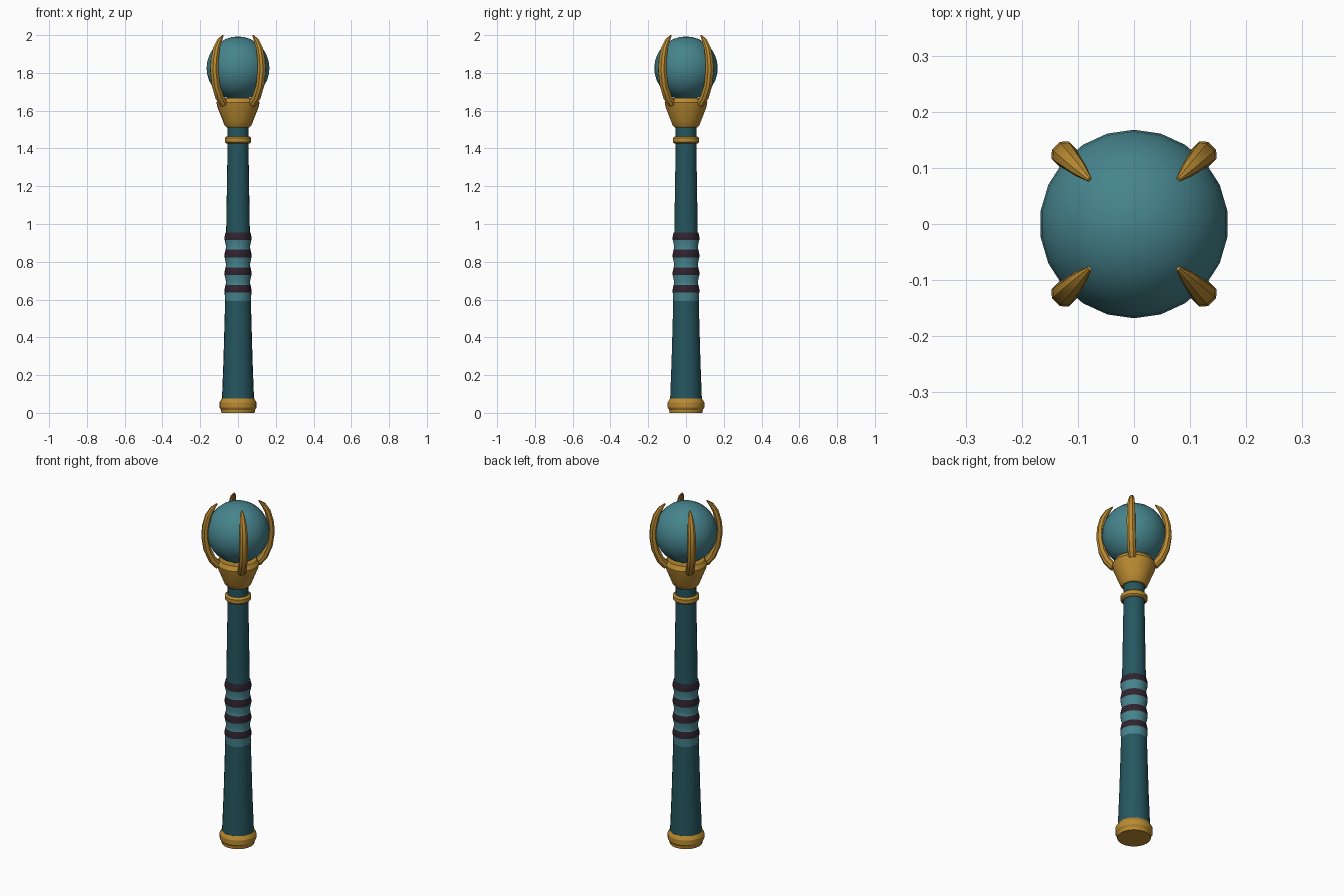
import bpy, bmesh, math
from mathutils import Vector

if "Cube" in bpy.data.objects:
    bpy.data.objects.remove(bpy.data.objects["Cube"])


def material(name, r, g, b):
    m = bpy.data.materials.new(name)
    lin = [((c / 255 + 0.055) / 1.055) ** 2.4 for c in (r, g, b)]
    m.diffuse_color = (*lin, 1)
    m.use_nodes = True
    m.node_tree.nodes["Principled BSDF"].inputs["Base Color"].default_value = m.diffuse_color
    return m


GOLD = material("gold", 186, 139, 50)
DARK_TEAL = material("dark teal", 37, 86, 95)
TEAL = material("light teal", 70, 132, 141)
WRAP = material("dark plum", 49, 35, 47)


def finish(name, bm, mats, angle=35):
    bmesh.ops.recalc_face_normals(bm, faces=bm.faces)
    mesh = bpy.data.meshes.new(name)
    bm.to_mesh(mesh)
    bm.free()
    ob = bpy.data.objects.new(name, mesh)
    bpy.context.collection.objects.link(ob)
    for m in mats:
        mesh.materials.append(m)
    bpy.ops.object.select_all(action='DESELECT')
    ob.select_set(True)
    bpy.context.view_layer.objects.active = ob
    bpy.ops.object.shade_smooth_by_angle(angle=math.radians(angle))
    return ob


def skin(bm, rings):
    """Bridge consecutive vertex rings and cap both ends."""
    n = len(rings[0])
    for k, (a, b) in enumerate(zip(rings, rings[1:])):
        for i in range(n):
            j = (i + 1) % n
            f = bm.faces.new((a[i], a[j], b[j], b[i]))
            f.material_index = 0
    bm.faces.new(rings[0][::-1])
    bm.faces.new(rings[-1])


def lathe(name, profile, mats, sides=22, rule=None, angle=35):
    bm = bmesh.new()
    rings = [[bm.verts.new((r * math.cos(math.tau * i / sides),
                            r * math.sin(math.tau * i / sides), z))
              for i in range(sides)] for r, z in profile]
    skin(bm, rings)
    if rule:
        for f in bm.faces:
            f.material_index = rule(f.calc_center_median().z)
    return finish(name, bm, mats, angle)


# Handle: pommel, tapered lower shaft, upper shaft
lathe("pommel", [(0.088, 0), (0.09, 0.016), (0.098, 0.028), (0.098, 0.055),
                 (0.086, 0.075)], [GOLD], angle=20)
lathe("lower_shaft", [(0.085, 0.07), (0.077, 0.28), (0.068, 0.6)], [DARK_TEAL])
lathe("upper_shaft", [(0.063, 0.94), (0.055, 1.43), (0.055, 1.53)], [DARK_TEAL])

# Grip: waisted light sections between dark bulging bands
bands = [(0.638, 0.677), (0.729, 0.770), (0.823, 0.865), (0.916, 0.955)]
profile = [(0.068, 0.587)]
for k, (lo, hi) in enumerate(bands):
    profile += [(0.071, lo), (0.072, lo + 0.014), (0.066, hi)]
    if k < 3:
        profile.append((0.063, hi + 0.016))
lathe("grip", profile, [TEAL, WRAP],
      rule=lambda z: int(any(lo < z < hi for lo, hi in bands)), angle=30)

# Head: collar, cup and orb
lathe("collar", [(0.06, 1.425), (0.07, 1.433), (0.07, 1.455), (0.06, 1.464)],
      [GOLD], angle=20)
lathe("cup", [(0.062, 1.512), (0.072, 1.524), (0.082, 1.55), (0.108, 1.615),
              (0.114, 1.642), (0.1, 1.667), (0.04, 1.662)], [GOLD], angle=20)

bm = bmesh.new()
bmesh.ops.create_uvsphere(bm, u_segments=22, v_segments=16, radius=0.168)
bmesh.ops.translate(bm, verts=bm.verts, vec=(0, 0, 1.825))
finish("orb", bm, [TEAL], 60)

# Claws: (radius, height, half width, half depth) along the curve
path = [(0.105, 1.635, 0.020, 0.020), (0.140, 1.675, 0.022, 0.021),
        (0.166, 1.735, 0.022, 0.020), (0.178, 1.81, 0.022, 0.019),
        (0.175, 1.87, 0.021, 0.018), (0.161, 1.93, 0.018, 0.016),
        (0.138, 1.972, 0.013, 0.012), (0.112, 1.999, 0.004, 0.003)]
section = [(1, -0.45), (1, 0.45), (0.45, 1), (-0.45, 1),
           (-1, 0.45), (-1, -0.45), (-0.45, -1), (0.45, -1)]
for q in range(4):
    a = math.radians(45 + 90 * q)
    out = Vector((math.cos(a), math.sin(a), 0))
    side = Vector((-math.sin(a), math.cos(a), 0))
    up = Vector((0, 0, 1))
    bm = bmesh.new()
    rings = []
    for k, (r, z, w, d) in enumerate(path):
        p, n = path[max(k - 1, 0)], path[min(k + 1, len(path) - 1)]
        t = Vector((n[0] - p[0], n[1] - p[1])).normalized()
        normal = out * t.y - up * t.x
        centre = out * r + up * z
        rings.append([bm.verts.new(centre + side * (u * w) + normal * (v * d))
                      for u, v in section])
    skin(bm, rings)
    finish(f"claw_{q + 1}", bm, [GOLD], 30)
